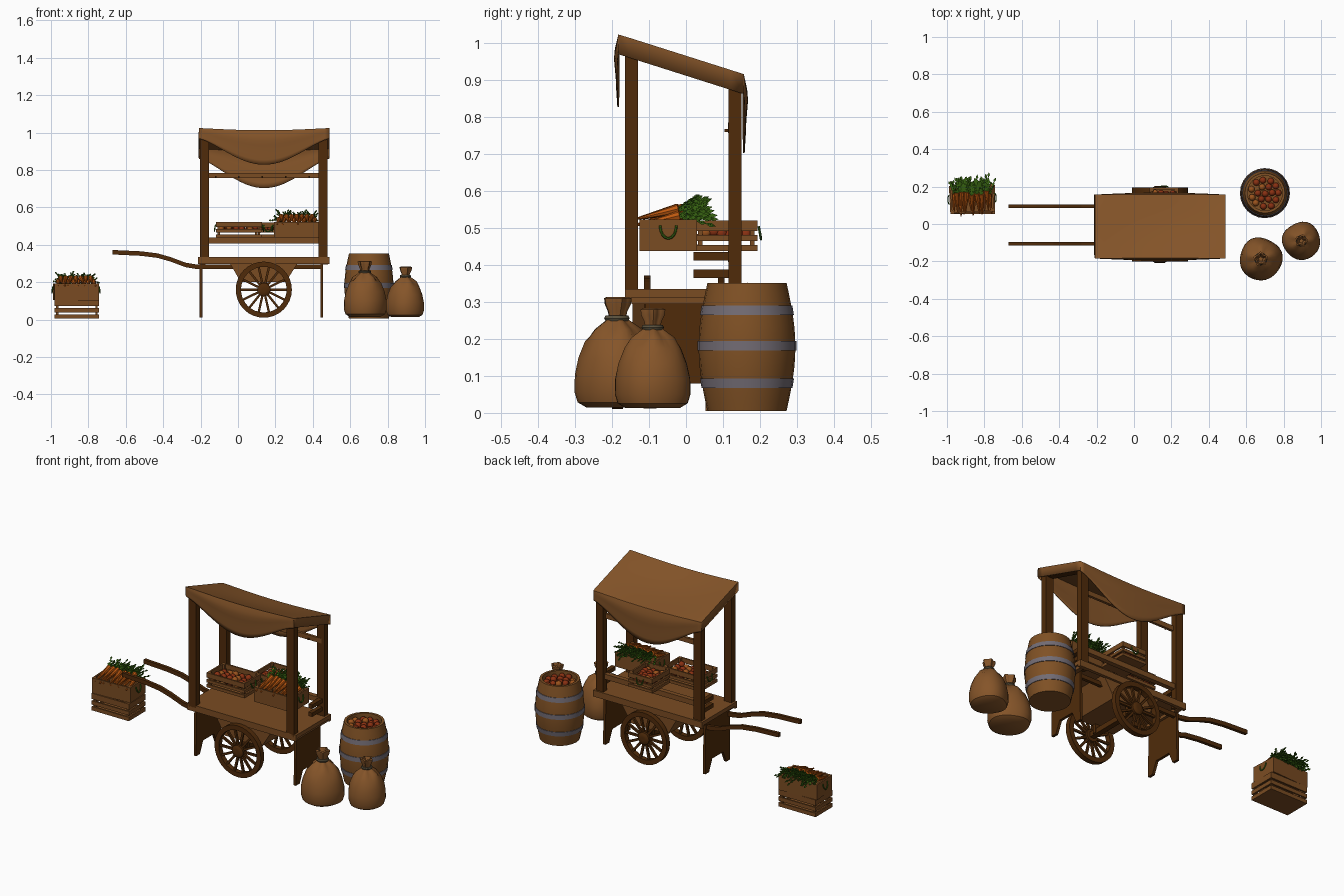
import bpy, bmesh, random
from math import sin, cos, pi, radians
from mathutils import Matrix, Vector

random.seed(4)
if "Cube" in bpy.data.objects:
    bpy.data.objects.remove(bpy.data.objects["Cube"])

COLOURS = {
    "dark_wood": (0.08, 0.024, 0.003), "wood": (0.195, 0.072, 0.016),
    "cloth": (0.235, 0.09, 0.022), "barrel_wood": (0.215, 0.082, 0.018),
    "metal": (0.17, 0.15, 0.175), "carrot": (0.52, 0.1, 0.005),
    "leaf": (0.04, 0.13, 0.006), "apple_red": (0.25, 0.03, 0.006),
    "apple_orange": (0.32, 0.085, 0.012), "rope": (0.1, 0.08, 0.045)}
MATS = {}
for key, rgb in COLOURS.items():
    m = bpy.data.materials.new(key)
    m.use_nodes = True
    m.diffuse_color = (*rgb, 1)
    bsdf = m.node_tree.nodes["Principled BSDF"]
    bsdf.inputs["Base Color"].default_value = (*rgb, 1)
    bsdf.inputs["Roughness"].default_value = 1
    m.roughness = 1
    MATS[key] = m


def finish(bm, name, mats, smooth=False, matrix=None):
    bmesh.ops.recalc_face_normals(bm, faces=bm.faces[:])
    me = bpy.data.meshes.new(name)
    bm.to_mesh(me)
    bm.free()
    ob = bpy.data.objects.new(name, me)
    bpy.context.collection.objects.link(ob)
    for key in mats.split():
        me.materials.append(MATS[key])
    if matrix:
        ob.matrix_world = matrix
    if smooth:
        bpy.ops.object.select_all(action='DESELECT')
        ob.select_set(True)
        bpy.context.view_layer.objects.active = ob
        bpy.ops.object.shade_smooth_by_angle(angle=radians(40))
    return ob


def box(bm, x0, x1, y0, y1, z0, z1):
    mid = Vector((x0 + x1, y0 + y1, z0 + z1)) / 2
    size = Matrix.Diagonal((x1 - x0, y1 - y0, z1 - z0, 1))
    bmesh.ops.create_cube(bm, size=1, matrix=Matrix.Translation(mid) @ size)


def prism(bm, pts, a, b, axis):
    """Extrude a 2D outline (xz for axis y, yz for axis x) from a to b."""
    place = (lambda p, t: (t, *p)) if axis == "x" else (lambda p, t: (p[0], t, p[1]))
    va, vb = ([bm.verts.new(place(p, t)) for p in pts] for t in (a, b))
    bm.faces.new(va)
    bm.faces.new(vb)
    for i in range(len(pts)):
        j = (i + 1) % len(pts)
        bm.faces.new((va[i], va[j], vb[j], vb[i]))


def lathe(bm, profile, n, shape=lambda a, r, z: r, closed=False):
    rings = [[bm.verts.new((shape(2 * pi * i / n, r, z) * cos(2 * pi * i / n),
                            shape(2 * pi * i / n, r, z) * sin(2 * pi * i / n), z))
              for i in range(n)] for r, z in profile]
    pairs = list(zip(rings, rings[1:]))
    if closed:
        pairs.append((rings[-1], rings[0]))
    else:
        bm.faces.new(rings[0])
        bm.faces.new(rings[-1])
    for p, q in pairs:
        for i in range(n):
            j = (i + 1) % n
            bm.faces.new((p[i], p[j], q[j], q[i]))


# Cart bed and underbody
bm = bmesh.new()
box(bm, -0.215, 0.49, -0.165, 0.158, 0.312, 0.335)
for y in (-0.165, 0.14):
    box(bm, -0.215, 0.49, y, y + 0.018, 0.298, 0.312)
for x in (-0.2, 0.455):
    box(bm, x, x + 0.025, -0.147, 0.14, 0.295, 0.312)
finish(bm, "cart_bed", "wood")
bm = bmesh.new()
prism(bm, [(-0.05, 0.312), (0.325, 0.312), (0.255, 0.2), (0.015, 0.2)], -0.145, 0.145, "y")
finish(bm, "under_box", "wood")

# Legs with notched feet
bm = bmesh.new()
leg = [(-0.11, 0.312), (0.11, 0.312), (0.115, 0.012), (0.08, 0.012),
       (0.05, 0.08), (-0.05, 0.08), (-0.08, 0.012), (-0.115, 0.012)]
for x in (-0.205, 0.44):
    prism(bm, leg, x, x + 0.015, "x")
finish(bm, "leg_boards", "dark_wood")

# Pulling handles that run on under the bed
path = [(-0.67, 0.36), (-0.52, 0.353), (-0.43, 0.342), (-0.36, 0.322),
        (-0.28, 0.292), (-0.22, 0.282), (0.45, 0.282)]
outline = [(x, z + 0.012) for x, z in path] + [(x, z - 0.012) for x, z in reversed(path)]
bm = bmesh.new()
for y in (-0.105, 0.095):
    prism(bm, outline, y - 0.009, y + 0.009, "y")
finish(bm, "handles", "dark_wood")

# Posts, shelf arms and rails
bm = bmesh.new()
for x in (-0.203, 0.43):
    box(bm, x, x + 0.048, -0.165, -0.13, 0.3, 0.985)
    box(bm, x, x + 0.048, 0.115, 0.15, 0.3, 0.895)
    prism(bm, [(-0.165, 0.97), (-0.165, 1.0), (0.15, 0.905), (0.15, 0.875)], x, x + 0.04, "x")
    for z in (0.365, 0.412):
        box(bm, x + 0.01, x + 0.035, 0.02, 0.12, z, z + 0.023)
finish(bm, "posts", "dark_wood")
bm = bmesh.new()
box(bm, -0.185, 0.46, 0.113, 0.128, 0.757, 0.785)
box(bm, -0.17, 0.44, 0.113, 0.14, 0.408, 0.438)
finish(bm, "back_rails", "wood")
bm = bmesh.new()
for i in range(5):
    x = -0.12 + i * 0.125
    box(bm, x - 0.004, x + 0.004, 0.104, 0.114, 0.76, 0.768)
finish(bm, "rail_pegs", "dark_wood")

# Wheels and axle
for side, y in (("right", -0.185), ("left", 0.18)):
    bm = bmesh.new()
    lathe(bm, [(0.15, -0.015), (0.15, 0.015), (0.122, 0.015), (0.122, -0.015)], 32, closed=True)
    lathe(bm, [(0.036, -0.017), (0.036, 0.017), (0.024, 0.024), (0.01, 0.024)], 16)
    for i in range(14):
        before = set(bm.verts)
        box(bm, 0.03, 0.126, -0.006, 0.006, -0.006, 0.006)
        bmesh.ops.rotate(bm, verts=[v for v in bm.verts if v not in before],
                         matrix=Matrix.Rotation(2 * pi * i / 14, 3, 'Z'))
    turn = Matrix.Rotation(pi / 2 if y < 0 else -pi / 2, 4, 'X')
    finish(bm, f"{side}_wheel", "dark_wood", True, Matrix.Translation((0.138, y, 0.16)) @ turn)
bm = bmesh.new()
box(bm, 0.123, 0.153, -0.18, 0.18, 0.145, 0.175)
for y in (-0.14, 0.12):
    box(bm, 0.118, 0.158, y, y + 0.02, 0.15, 0.22)
finish(bm, "axle", "dark_wood")

# Cloth canopy: front drape, sagging top, back drape, side skirts
X0, X1, NX, ND, NT = -0.208, 0.488, 28, 7, 10


def canopy_point(i, j):
    u = i / NX
    x = X0 + (X1 - X0) * u
    arch = sin(pi * u)
    if j <= ND or j >= ND + NT:
        front = j <= ND
        v = (ND - j) / ND if front else (j - ND - NT) / ND
        drop = v * (0.055 + (0.127 if front else 0.145) * max(arch, 0) ** 1.4)
        bulge = 0.01 * arch * sin(pi * min(v * 1.2, 1)) + 0.003 * arch * sin(v * 9)
        y, top = (-0.182 - bulge, 1.022) if front else (0.155 + bulge, 0.915)
        return x, y, top - 0.012 * arch - drop
    t = (j - ND) / NT
    return x, -0.182 + 0.337 * t, 1.022 - 0.107 * t - 0.012 * arch - 0.012 * sin(pi * t) * arch


bm = bmesh.new()
NJ = 2 * ND + NT
grid = [[bm.verts.new(canopy_point(i, j)) for j in range(NJ + 1)] for i in range(NX + 1)]
for i in range(NX):
    for j in range(NJ):
        bm.faces.new((grid[i][j], grid[i + 1][j], grid[i + 1][j + 1], grid[i][j + 1]))
for i in (0, NX):
    row = grid[i][ND:ND + NT + 1]
    low = [bm.verts.new(v.co + Vector((0, 0, -0.052))) for v in row]
    for k in range(NT):
        bm.faces.new((row[k], row[k + 1], low[k + 1], low[k]))
ob = finish(bm, "canopy", "cloth", True)
sol = ob.modifiers.new("thickness", 'SOLIDIFY')
sol.thickness, sol.offset = 0.005, 0


# Crates and produce, each built around its own base centre
def crate(name, at, size, turn, slatted, loops=True):
    w, d, h = size[0] / 2, size[1] / 2, size[2]
    mw = Matrix.Translation(at) @ Matrix.Rotation(radians(turn), 4, 'Z')
    bm = bmesh.new()
    t = 0.009
    box(bm, -w, w, -d, d, 0, t)
    for sx in (-1, 1):
        for sy in (-1, 1):
            cx, cy = sx * (w - 0.015), sy * (d - 0.015)
            box(bm, cx - 0.006, cx + 0.006, cy - 0.006, cy + 0.006, 0, h)
    step = h / 3
    slats = [(k * step, (k + 1) * step - 0.011 * (k < 2)) for k in range(3)] if slatted else [(0, h)]
    for z0, z1 in slats:
        for s in (-1, 1):
            ye, xe = s * (d - t / 2), s * (w - t / 2)
            box(bm, -w, w, ye - t / 2, ye + t / 2, z0, z1)
            box(bm, xe - t / 2, xe + t / 2, -d + t, d - t, z0, z1)
    finish(bm, name, "wood", matrix=mw)
    # Rope loop on each end
    bm = bmesh.new()
    for s in (-1, 1) if loops else ():
        prev = None
        for k in range(9):
            a = pi + pi * k / 8
            p = Vector((s * (w + 0.003 - 0.006 * sin(a)), 0.022 * cos(a), h * 0.8 + 0.034 * sin(a)))
            if prev:
                q = (p - prev).to_track_quat('Z', 'Y').to_matrix().to_4x4()
                bmesh.ops.create_cone(bm, cap_ends=True, segments=6, radius1=0.0035, radius2=0.0035,
                                      depth=(p - prev).length * 1.15,
                                      matrix=Matrix.Translation((p + prev) / 2) @ q)
            prev = p
    if loops:
        finish(bm, name + "_rope_handles", "leaf", True, mw)
    return mw


def carrots(name, mw, size):
    roots, leaves = bmesh.new(), bmesh.new()
    for layer in range(2):
        n = 8 - layer
        for i in range(n):
            x = (i - (n - 1) / 2) * (size[0] - 0.04) / 7.5
            head = Vector((x, 0.025 + random.uniform(-.012, .012), size[2] + 0.01 + layer * 0.018))
            aim = Vector((random.uniform(-.12, .12), -1, -0.24))
            rot = aim.to_track_quat('Z', 'Y').to_matrix().to_4x4()
            bmesh.ops.create_cone(roots, cap_ends=True, segments=8, radius1=0.014, radius2=0.003,
                                  depth=0.11, matrix=Matrix.Translation(head + aim * 0.05) @ rot)
            # Fronds made of small crossed blades
            for f in range(8):
                way = Vector((random.uniform(-.45, .45), random.uniform(.5, 1), random.uniform(-.2, .5)))
                way.normalize()
                side = way.cross(Vector((0, 0, 1))).normalized()
                reach = random.uniform(0.055, 0.105) * (1 - 0.45 * max(way.z, 0))
                for k in range(4):
                    a, b = head + way * reach * k / 4, head + way * reach * (k + 1.2) / 4
                    m = (a + b) / 2
                    for wide in (side * 0.007, way.cross(side) * 0.006):
                        leaves.faces.new([leaves.verts.new(p) for p in (a, m + wide, b, m - wide)])
    finish(roots, name + "_roots", "carrot", True, mw)
    finish(leaves, name + "_leaves", "leaf", False, mw)


def apple(bm, x, y, z):
    spot = (x + random.uniform(-.004, .004), y + random.uniform(-.004, .004), z + random.uniform(-.006, .006))
    made = bmesh.ops.create_icosphere(bm, subdivisions=2, radius=0.018, matrix=Matrix.Translation(spot))
    tint = int(random.random() < 0.3)
    for v in made["verts"]:
        for f in v.link_faces:
            f.material_index = tint


def apples(name, mw, size):
    bm = bmesh.new()
    for i in range(6):
        for j in range(4):
            apple(bm, (i - 2.5) * (size[0] - 0.06) / 5, (j - 1.5) * (size[1] - 0.06) / 3, size[2] * 0.6)
    finish(bm, name, "apple_red apple_orange", True, mw)


SIZE = (0.245, 0.155, 0.085)
apples("apples_front", crate("apple_crate", (0.005, -0.045, 0.438), SIZE, 0, True), SIZE)
carrots("carrots_cart", crate("carrot_crate", (0.314, -0.048, 0.438), SIZE, 0, False), SIZE)
BACK = (0.17, 0.155, 0.082)
apples("apples_back", crate("back_crate", (0.16, 0.109, 0.438), BACK, 90, True), BACK)
LOW = (0.24, 0.155, 0.1)
crate("ground_lower_crate", (-0.862, 0.13, 0.005), LOW, 0, True, False)
UP = (0.24, 0.15, 0.088)
carrots("carrots_ground", crate("ground_upper_crate", (-0.866, 0.135, 0.106), UP, 3, False), UP)

# Barrel with hoops and apples
BARREL = Matrix.Translation((0.70, 0.165, 0))
bm = bmesh.new()
wall = [(0.107 + 0.024 * sin(pi * k / 12), 0.005 + 0.347 * k / 12) for k in range(13)]
lathe(bm, wall + [(0.093, 0.352), (0.093, 0.322)], 24)
finish(bm, "barrel", "barrel_wood", True, BARREL)
bm = bmesh.new()
for z in (0.08, 0.182, 0.278):
    lo, hi = (0.107 + 0.024 * sin(pi * (z + e - 0.005) / 0.347) for e in (-0.013, 0.013))
    lathe(bm, [(lo + 0.003, z - 0.013), (hi + 0.003, z + 0.013), (hi - 0.004, z + 0.013),
               (lo - 0.004, z - 0.013)], 24, closed=True)
finish(bm, "barrel_hoops", "metal", True, BARREL)
bm = bmesh.new()
for count, r in ((1, 0), (6, 0.037), (11, 0.072)):
    for i in range(count):
        apple(bm, r * cos(2 * pi * i / count), r * sin(2 * pi * i / count), 0.332 - r * 0.05)
finish(bm, "barrel_apples", "apple_red apple_orange", True, BARREL)

# Tied sacks
SACK = [(0.085, 0.014), (0.11, 0.028), (0.119, 0.055), (0.118, 0.1), (0.109, 0.145), (0.09, 0.19),
        (0.062, 0.222), (0.034, 0.243), (0.022, 0.252), (0.025, 0.268), (0.034, 0.288),
        (0.036, 0.304), (0.027, 0.308), (0.012, 0.275)]


def fold(a, r, z):
    if z > 0.21:
        return r * (1 + 0.16 * cos(5 * a))
    return r * (1 + 0.025 * cos(3 * a + 1) + 0.02 * cos(4 * a) * (z < 0.12))


for name, x, y, s, tall, turn in (("large", 0.678, -0.187, 0.96, 1.02, 20), ("small", 0.895, -0.09, 0.85, 0.92, 75)):
    mw = Matrix.Translation((x, y, 0)) @ Matrix.Rotation(radians(turn), 4, 'Z') @ Matrix.Diagonal((s, s, tall, 1))
    bm = bmesh.new()
    lathe(bm, SACK, 30, fold)
    finish(bm, name + "_sack", "cloth", True, mw)
    bm = bmesh.new()
    ring = [(0.029 + 0.007 * cos(k * pi / 3), 0.251 + 0.008 * sin(k * pi / 3)) for k in range(6)]
    lathe(bm, ring, 16, closed=True)
    finish(bm, name + "_sack_tie", "rope", True, mw)
